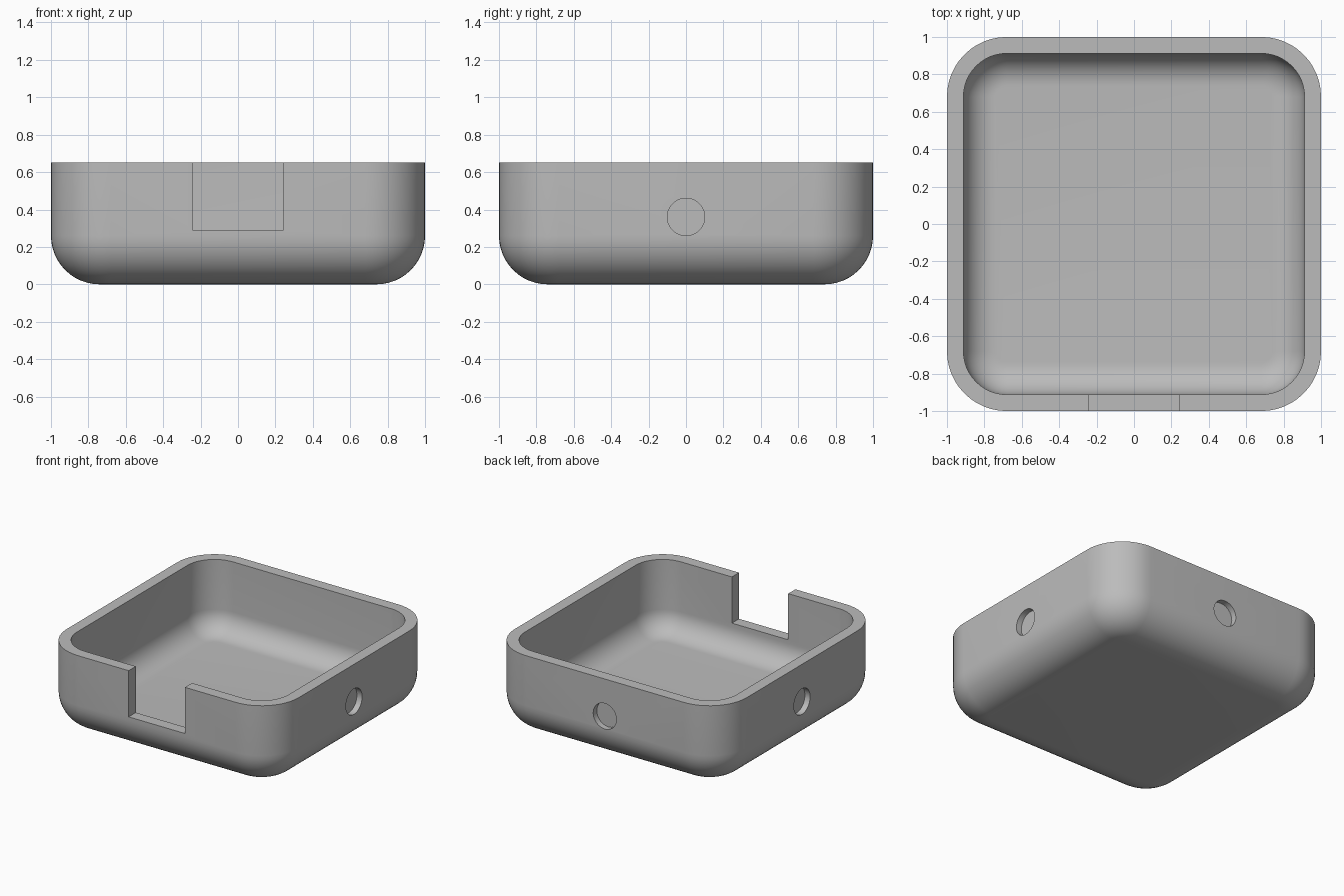
import bpy, bmesh, math
from mathutils import Matrix

cube = bpy.data.objects.get("Cube")
if cube:
    bpy.data.objects.remove(cube, do_unlink=True)

HEIGHT, WALL = 0.65, 0.088
CORNER, FILLET = 0.32, 0.26
STEPS = 12

grey = bpy.data.materials.new("plain grey")
grey.use_nodes = True
colour = (0.5, 0.5, 0.5, 1)
grey.diffuse_color = colour
grey.node_tree.nodes["Principled BSDF"].inputs["Base Color"].default_value = colour


def ring(bm, inset, z):
    """Rounded square outline, moved inward from the outer wall."""
    verts, r, c = [], CORNER - inset, 1 - CORNER
    for q in range(4):
        turn = Matrix.Rotation(q * math.pi / 2, 3, 'Z')
        for i in range(STEPS + 1):
            a = i / STEPS * math.pi / 2
            verts.append(bm.verts.new(turn @ Matrix.Translation((c, c, z)).to_translation()
                                      + turn.col[0] * r * math.cos(a) + turn.col[1] * r * math.sin(a)))
    return verts


def fillet(offset, angles):
    """Inset and height along the rounded lower edge of a skin."""
    r = FILLET - offset
    return [(FILLET - r * math.cos(a), FILLET - r * math.sin(a)) for a in angles]


def make_object(name, bm):
    bmesh.ops.recalc_face_normals(bm, faces=bm.faces)
    mesh = bpy.data.meshes.new(name)
    bm.to_mesh(mesh)
    bm.free()
    mesh.materials.append(grey)
    obj = bpy.data.objects.new(name, mesh)
    bpy.context.collection.objects.link(obj)
    return obj


# Open tray: one profile from the outer base, over the rim, to the inner floor
rise = [i / STEPS * math.pi / 2 for i in range(STEPS + 1)]
profile = fillet(0, rise[::-1]) + [(0, HEIGHT), (WALL, HEIGHT)] + fillet(WALL, rise)
bm = bmesh.new()
rings = [ring(bm, inset, z) for inset, z in profile]
for low, high in zip(rings, rings[1:]):
    for i in range(len(low)):
        j = (i + 1) % len(low)
        bm.faces.new((low[i], low[j], high[j], high[i]))
bm.faces.new(rings[0])
bm.faces.new(rings[-1])
tray = make_object("tray", bm)

# Cutter for the front notch
bm = bmesh.new()
bmesh.ops.create_cube(bm, size=1, matrix=Matrix.Translation((0, -0.95, 0.69))
                      @ Matrix.Diagonal((0.486, 0.3, 0.8, 1)))
cutters = [make_object("notch_cutter", bm)]

# Cutters for the shallow round pockets on both sides and the back
for name, angle in (("right", 0), ("back", 90), ("left", 180)):
    bm = bmesh.new()
    place = (Matrix.Rotation(math.radians(angle), 4, 'Z') @ Matrix.Translation((1, 0, 0.36))
             @ Matrix.Rotation(math.pi / 2, 4, 'Y'))
    bmesh.ops.create_cone(bm, cap_ends=True, segments=48, radius1=0.1, radius2=0.1,
                          depth=0.09, matrix=place)
    cutters.append(make_object(name + "_pocket_cutter", bm))

bpy.context.view_layer.objects.active = tray
tray.select_set(True)
for cutter in cutters:
    if cutter.name == "notch_cutter":
        cutter.location.z = 0
        for v in cutter.data.vertices:
            v.co.z = 0.29 if v.co.z < 0.6 else 0.9
    mod = tray.modifiers.new("cut", 'BOOLEAN')
    mod.operation, mod.solver, mod.object = 'DIFFERENCE', 'EXACT', cutter
    bpy.ops.object.modifier_apply(modifier=mod.name)
    bpy.data.objects.remove(cutter, do_unlink=True)

bpy.ops.object.shade_smooth_by_angle(angle=math.radians(30))
